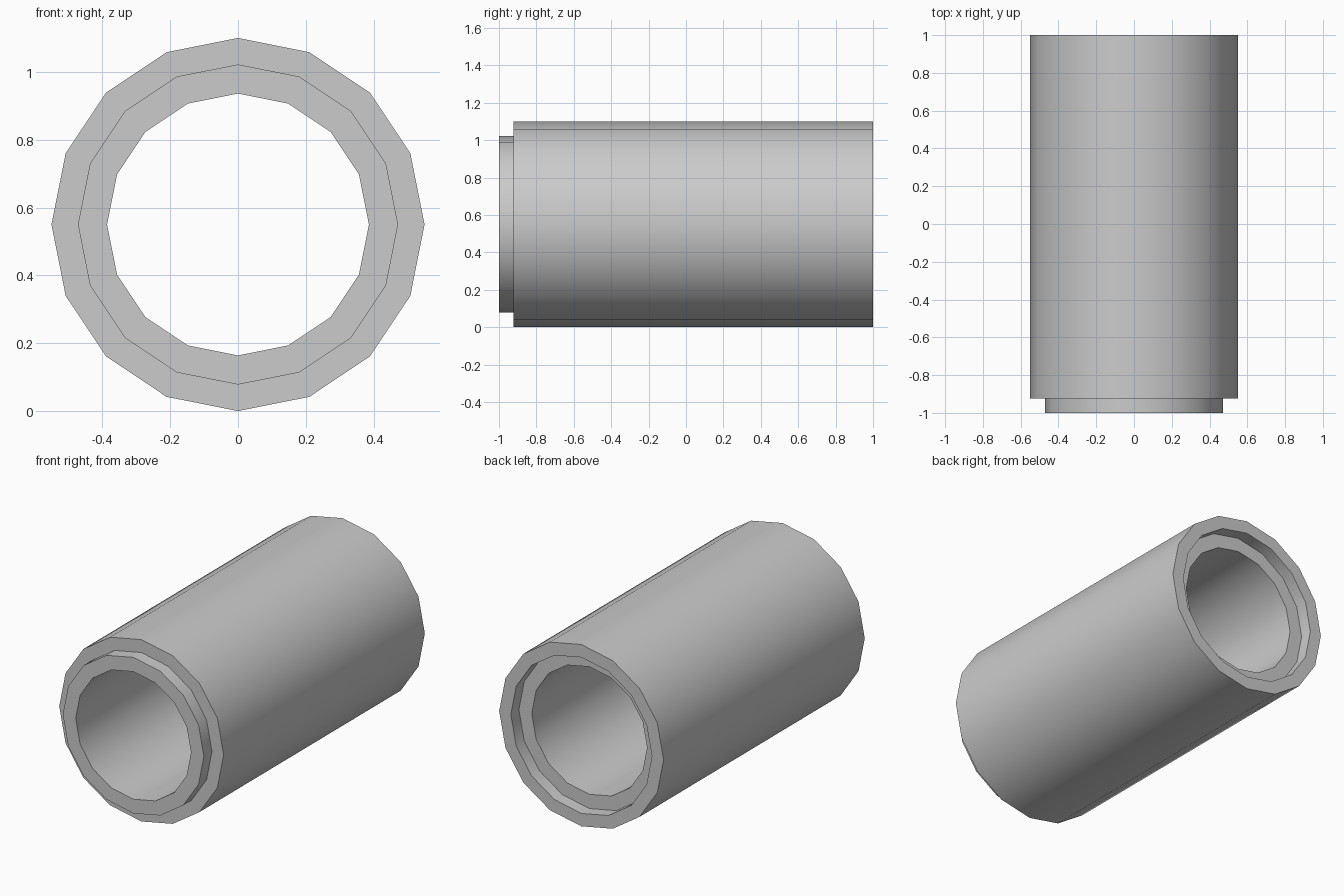
import bpy
import bmesh
import math

cube = bpy.data.objects.get("Cube")
if cube:
    bpy.data.objects.remove(cube, do_unlink=True)

SIDES = 16
CENTRE_Z = 0.55
OUTER, JOINT, BORE = 0.55, 0.472, 0.386   # radii of wall, joint and bore
FRONT, BACK, LIP = -1.0, 1.0, 0.077       # ends and joint depth

# Plain concrete grey
concrete = bpy.data.materials.new("concrete grey")
colour = (0.6, 0.6, 0.6, 1.0)
concrete.diffuse_color = colour
concrete.use_nodes = True
concrete.node_tree.nodes["Principled BSDF"].inputs["Base Color"].default_value = colour

# Closed wall section (radius, y): front spigot, outer wall, back socket, bore
section = [
    (BORE, FRONT), (JOINT, FRONT), (JOINT, FRONT + LIP), (OUTER, FRONT + LIP),
    (OUTER, BACK), (JOINT, BACK), (JOINT, BACK - LIP), (BORE, BACK - LIP),
]


def ring(bm, radius, y):
    angles = [math.tau * i / SIDES for i in range(SIDES)]
    return [bm.verts.new((radius * math.sin(a), y, CENTRE_Z + radius * math.cos(a)))
            for a in angles]


# Sweep the section around the pipe axis
bm = bmesh.new()
rings = [ring(bm, r, y) for r, y in section]
for k, a in enumerate(rings):
    b = rings[(k + 1) % len(rings)]
    for i in range(SIDES):
        j = (i + 1) % SIDES
        bm.faces.new((a[i], a[j], b[j], b[i]))
bmesh.ops.recalc_face_normals(bm, faces=bm.faces)
mesh = bpy.data.meshes.new("pipe_section")
bm.to_mesh(mesh)
bm.free()

pipe = bpy.data.objects.new("pipe_section", mesh)
bpy.context.collection.objects.link(pipe)
mesh.materials.append(concrete)

# Smooth round walls, crisp rims
bpy.ops.object.select_all(action='DESELECT')
pipe.select_set(True)
bpy.context.view_layer.objects.active = pipe
bpy.ops.object.shade_smooth_by_angle(angle=math.radians(30))
